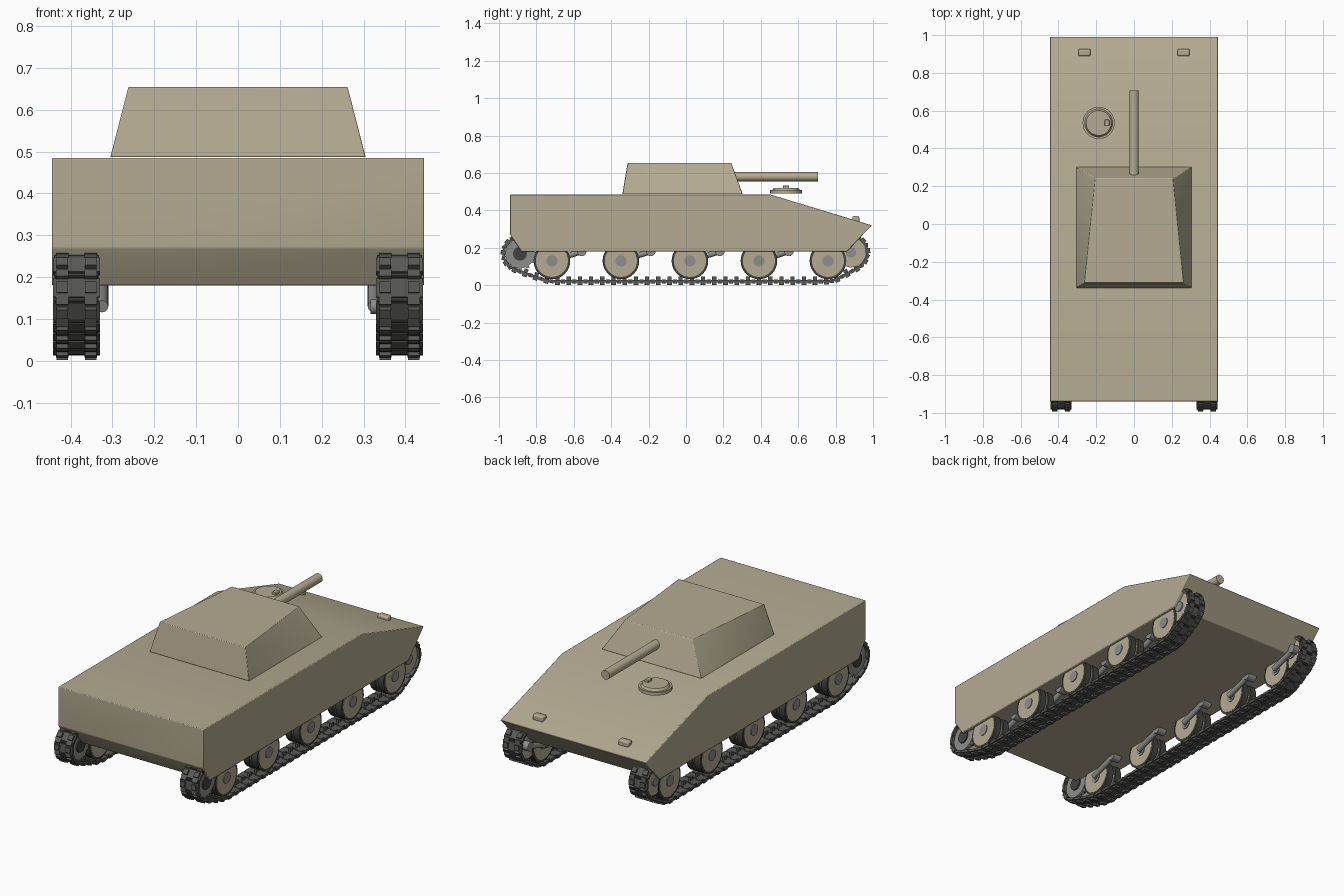
import bpy, bmesh, math
from mathutils import Vector, Matrix
from mathutils.geometry import convex_hull_2d

if "Cube" in bpy.data.objects:
    bpy.data.objects.remove(bpy.data.objects["Cube"])


def material(name, rgb):
    m = bpy.data.materials.new(name)
    m.diffuse_color = (*rgb, 1)
    m.use_nodes = True
    m.node_tree.nodes["Principled BSDF"].inputs["Base Color"].default_value = m.diffuse_color
    return m


TAN = material("tan_paint", (0.46, 0.41, 0.29))
DARK = material("dark_rubber", (0.055, 0.055, 0.05))
TRACK = material("track_steel", (0.10, 0.10, 0.095))
STEEL = material("grey_steel", (0.27, 0.27, 0.26))


def finish(name, bm, mat, bevel=0):
    bmesh.ops.recalc_face_normals(bm, faces=bm.faces)
    me = bpy.data.meshes.new(name)
    bm.to_mesh(me)
    bm.free()
    ob = bpy.data.objects.new(name, me)
    bpy.context.collection.objects.link(ob)
    me.materials.append(mat)
    if bevel:
        mod = ob.modifiers.new("bevel", 'BEVEL')
        mod.width, mod.segments = bevel, 2
    bpy.ops.object.select_all(action='DESELECT')
    ob.select_set(True)
    bpy.context.view_layer.objects.active = ob
    bpy.ops.object.shade_smooth_by_angle(angle=math.radians(35))
    return ob


def add_box(bm, centre, size, frame=Matrix()):
    m = frame @ Matrix.Translation(centre) @ Matrix.Diagonal((*size, 1))
    bmesh.ops.create_cube(bm, size=1, matrix=m)


def add_rod(bm, a, b, r1, r2=None, sides=32):
    a, b = Vector(a), Vector(b)
    d = b - a
    m = Matrix.Translation((a + b) / 2) @ d.to_track_quat('Z', 'Y').to_matrix().to_4x4()
    bmesh.ops.create_cone(bm, cap_ends=True, segments=sides, radius1=r1,
                          radius2=r1 if r2 is None else r2, depth=d.length, matrix=m)


def rod(name, a, b, r1, mat, r2=None, sides=32):
    bm = bmesh.new()
    add_rod(bm, a, b, r1, r2, sides)
    return finish(name, bm, mat)


# Hull: side profile extruded across the width
profile = [(-0.94, 0.485), (0.45, 0.485), (0.993, 0.32), (0.86, 0.18), (-0.88, 0.18), (-0.94, 0.27)]
bm = bmesh.new()
face = bm.faces.new([bm.verts.new((-0.445, y, z)) for y, z in profile])
ext = bmesh.ops.extrude_face_region(bm, geom=[face])
bmesh.ops.translate(bm, vec=(0.89, 0, 0), verts=[v for v in ext['geom'] if isinstance(v, bmesh.types.BMVert)])
finish("hull", bm, TAN, 0.004)

# Turret: tapered block, roof narrower towards the gun
bm = bmesh.new()
for x, y, z in [(0.305, -0.34, 0.487), (0.305, 0.303, 0.487), (0.262, -0.312, 0.654), (0.205, 0.242, 0.654)]:
    bm.verts.new((x, y, z))
    bm.verts.new((-x, y, z))
bmesh.ops.convex_hull(bm, input=bm.verts)
bmesh.ops.dissolve_limit(bm, angle_limit=0.01, verts=bm.verts, edges=bm.edges)
finish("turret", bm, TAN, 0.003)

# Gun and driver hatch
rod("gun_barrel", (0, 0.2, 0.58), (0, 0.706, 0.58), 0.025, TAN)
rod("hatch_ring", (-0.187, 0.535, 0.49), (-0.187, 0.535, 0.508), 0.085, TAN)
rod("hatch_lid", (-0.187, 0.535, 0.508), (-0.187, 0.535, 0.52), 0.074, TAN, 0.066)
bm = bmesh.new()
add_box(bm, (-0.143, 0.535, 0.523), (0.024, 0.034, 0.02))
finish("hatch_handle", bm, TAN, 0.003)

# Road wheel stations, end wheels and the track path
WHEELS = [-0.717, -0.348, 0.021, 0.39, 0.759]
WZ, XC = 0.13, 0.386
REAR, FRONT = (-0.888, 0.168), (0.882, 0.175)

pts = []
for (cy, cz), r in [(REAR, 0.09), (FRONT, 0.09), ((WHEELS[0], WZ), 0.11), ((WHEELS[-1], WZ), 0.11)]:
    pts += [Vector((cy + r * math.cos(math.tau * i / 96), cz + r * math.sin(math.tau * i / 96))) for i in range(96)]
loop = [pts[i] for i in convex_hull_2d(pts)]
area = sum(p.x * q.y - q.x * p.y for p, q in zip(loop, loop[1:] + loop[:1]))
if area < 0:
    loop.reverse()
segs = list(zip(loop, loop[1:] + loop[:1]))
total = sum((q - p).length for p, q in segs)
count = round(total / 0.06)


def along(s):
    s %= total
    for p, q in segs:
        n = (q - p).length
        if s <= n:
            return p.lerp(q, s / n)
        s -= n
    return loop[0]


for side, sx in (("left", -1), ("right", 1)):
    xc = sx * XC

    # Track: shoe, two outer pads, a joint pin and an inner guide horn per link
    bm = bmesh.new()
    pins = bmesh.new()
    for i in range(count):
        a, b = along(total * i / count), along(total * (i + 1) / count)
        mid, t = (a + b) / 2, (b - a).normalized()
        # local axes: x across, y along the path, z outward
        rot = Matrix(((1, 0, 0), (0, t.x, t.y), (0, t.y, -t.x))).to_4x4()
        f = Matrix.Translation((xc, mid.x, mid.y)) @ rot
        add_box(bm, (0, 0, 0), (0.112, 0.046, 0.014), f)
        add_box(bm, (0, 0, -0.014), (0.012, 0.022, 0.022), f)
        for px in (-0.034, 0.034):
            add_box(bm, (px, 0, 0.012), (0.028, 0.026, 0.012), f)
            add_box(bm, (px, 0.03, 0), (0.03, 0.022, 0.02), f)
        add_rod(pins, (xc - 0.053, a.x, a.y), (xc + 0.053, a.x, a.y), 0.006, sides=8)
    finish(side + "_track", bm, TRACK)
    finish(side + "_track_pins", pins, DARK)

    # Road wheels: paired tyres and discs, hub, swing arm
    tyres, discs, hubs, arms = (bmesh.new() for _ in range(4))
    for wy in WHEELS:
        for off in (-0.026, 0.026):
            add_rod(tyres, (xc + off - 0.018, wy, WZ), (xc + off + 0.018, wy, WZ), 0.098)
            add_rod(discs, (xc + off - 0.02, wy, WZ), (xc + off + 0.02, wy, WZ), 0.086)
        add_rod(hubs, (xc - 0.05, wy, WZ), (xc + 0.05, wy, WZ), 0.03, sides=20)
        xi = sx * 0.325
        add_rod(arms, (xi, wy, WZ), (xi, wy + 0.16, 0.18), 0.015, sides=12)
        add_rod(arms, (xi - 0.008, wy, WZ), (xi + 0.03 * sx, wy, WZ), 0.018, sides=16)
        add_rod(arms, (sx * 0.31, wy + 0.16, 0.18), (sx * 0.36, wy + 0.16, 0.18), 0.025, sides=16)

    # Idler at the gun end shares the road wheel look
    for off in (-0.026, 0.026):
        add_rod(discs, (xc + off - 0.015, *FRONT), (xc + off + 0.015, *FRONT), 0.08)
    add_rod(hubs, (xc - 0.048, *FRONT), (xc + 0.048, *FRONT), 0.028, sides=20)
    finish(side + "_tyres", tyres, DARK)
    finish(side + "_wheel_discs", discs, TAN)
    finish(side + "_hubs", hubs, STEEL)
    finish(side + "_swing_arms", arms, STEEL)

    # Toothed drive sprocket
    bm = bmesh.new()
    for off in (-0.03, 0.03):
        add_rod(bm, (xc + off - 0.01, *REAR), (xc + off + 0.01, *REAR), 0.078)
        for i in range(12):
            f = Matrix.Translation((xc + off, *REAR)) @ Matrix.Rotation(math.tau * i / 12, 4, 'X')
            add_box(bm, (0, 0, 0.08), (0.016, 0.016, 0.016), f)
    finish(side + "_sprocket", bm, STEEL)
    rod(side + "_sprocket_hub", (xc - 0.047, *REAR), (xc + 0.047, *REAR), 0.037, DARK, sides=24)

    # Headlight block on the sloped plate
    bm = bmesh.new()
    add_box(bm, (sx * 0.262, 0.908, 0.352), (0.064, 0.038, 0.034))
    finish(side + "_headlight", bm, TAN, 0.008)
